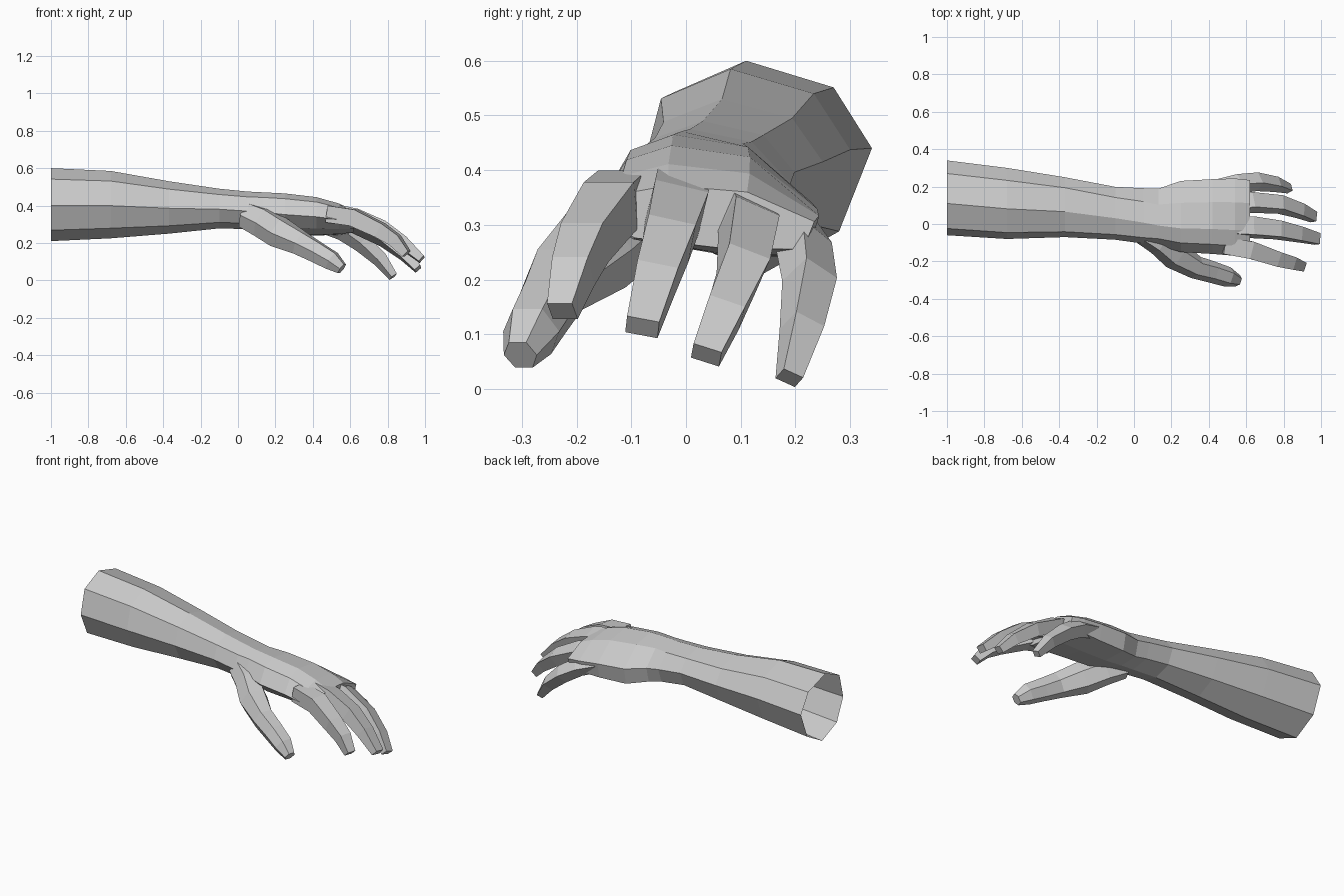
import bpy, bmesh, math
from mathutils import Vector

skin = bpy.data.materials.new("light_grey")
skin.diffuse_color = (0.6, 0.6, 0.6, 1)


def loft(name, rings, cap_start=True):
    """Skin equal-sized rings of points into a flat-faced tube."""
    bm = bmesh.new()
    loops = [[bm.verts.new(p) for p in ring] for ring in rings]
    n = len(loops[0])
    for a, b in zip(loops, loops[1:]):
        for i in range(n):
            j = (i + 1) % n
            bm.faces.new((a[i], a[j], b[j], b[i]))
    bm.faces.new(loops[-1])
    if cap_start:
        bm.faces.new(loops[0][::-1])
    bmesh.ops.recalc_face_normals(bm, faces=bm.faces)
    mesh = bpy.data.meshes.new(name)
    bm.to_mesh(mesh)
    bm.free()
    mesh.materials.append(skin)
    obj = bpy.data.objects.new(name, mesh)
    bpy.context.collection.objects.link(obj)
    return obj


def digit(name, path, section, roll):
    """Tapered digit: path of (x, y, z, half width, half height)."""
    pts = [Vector(p[:3]) for p in path]
    ca, sa = math.cos(math.radians(roll)), math.sin(math.radians(roll))
    rings = []
    for k, p in enumerate(path):
        t = (pts[min(k + 1, len(pts) - 1)] - pts[max(k - 1, 0)]).normalized()
        side = Vector((0, 0, 1)).cross(t).normalized()
        up = t.cross(side)
        ring = []
        for u, v in section:
            u, v = u * p[3], v * p[4]
            ring.append(pts[k] + side * (u * ca - v * sa) + up * (u * sa + v * ca))
        rings.append(ring)
    return loft(name, rings)


# Forearm and palm: an octagon that blends into a flat arched palm section
ARM = [(-.15, 1), (.65, .75), (1, .18), (.7, -.6),
       (0, -1), (-.7, -.7), (-1, -.03), (-.82, .7)]
PALM = [(-.35, 1), (.35, .8), (.95, -.1), (.85, -.95),
        (.1, -.9), (-.65, -.6), (-1, 0), (-.75, .75)]
# x, centre y, half width, centre z, half height, blend to palm
stations = [
    (-1.0, .14, .20, .405, .195, 0),
    (-.68, .11, .19, .405, .18, 0),
    (-.37, .09, .16, .39, .14, 0),
    (-.10, .058, .142, .383, .107, .2),
    (.05, .045, .15, .372, .103, .5),
    (.13, .04, .155, .366, .105, .8),
    (.25, .045, .195, .352, .113, 1),
    (.42, .045, .205, .340, .105, 1),
    (.54, .042, .212, .325, .086, 1),
    (.62, .04, .205, .312, .06, 1),
]
rings = []
for x, yc, hw, zc, hh, f in stations:
    rings.append([(x, yc + hw * (a[0] * (1 - f) + b[0] * f),
                   zc + hh * (a[1] * (1 - f) + b[1] * f))
                  for a, b in zip(ARM, PALM)])
loft("forearm_and_palm", rings, cap_start=False)

# Four-sided fingers
SQUARE = [(-1, -1), (1, -1), (1, 1), (-1, 1)]
digit("index_finger", [
    (.48, -.115, .355, .045, .045), (.62, -.138, .335, .047, .045),
    (.76, -.185, .268, .040, .040), (.84, -.206, .215, .034, .034),
    (.90, -.226, .142, .024, .022)], SQUARE, 0)
digit("middle_finger", [
    (.48, -.015, .365, .045, .042), (.63, -.017, .332, .050, .042),
    (.77, -.032, .275, .044, .040), (.88, -.055, .203, .038, .033),
    (.982, -.080, .113, .030, .020)], SQUARE, -14)
digit("ring_finger", [
    (.48, .095, .335, .042, .038), (.63, .115, .302, .044, .038),
    (.78, .105, .225, .040, .035), (.89, .070, .140, .034, .030),
    (.962, .037, .062, .027, .020)], SQUARE, -25)
digit("little_finger", [
    (.45, .188, .305, .038, .035), (.56, .215, .265, .038, .036),
    (.66, .226, .200, .036, .035), (.76, .212, .112, .030, .030),
    (.83, .189, .020, .020, .018)], SQUARE, -40)

# Six-sided thumb growing out of the wrist
HEX = [(1, 0), (.55, .9), (-.5, .9), (-1, 0), (-.5, -.9), (.55, -.9)]
digit("thumb", [
    (.04, -.045, .350, .060, .075), (.13, -.095, .310, .070, .085),
    (.22, -.165, .255, .080, .085), (.33, -.232, .200, .062, .068),
    (.42, -.258, .150, .058, .060), (.50, -.283, .105, .054, .054),
    (.555, -.303, .062, .032, .032)], HEX, 0)
